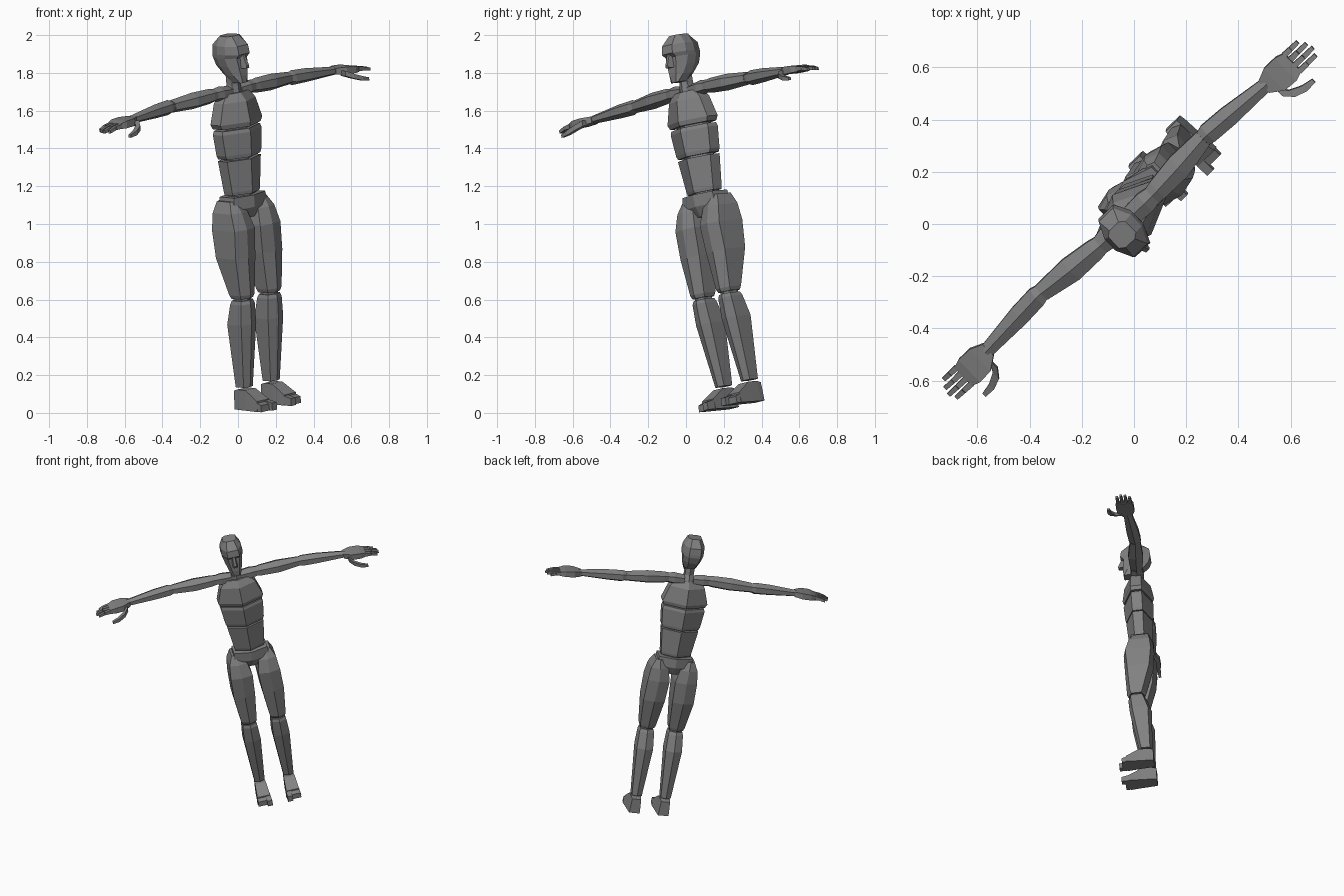
import bpy
import bmesh
from mathutils import Matrix, Vector

default_cube = bpy.data.objects.get("Cube")
if default_cube:
    bpy.data.objects.remove(default_cube, do_unlink=True)

# One plain grey for the whole figure
grey = bpy.data.materials.new("plain grey")
grey.use_nodes = True
colour = (0.22, 0.22, 0.22, 1)
grey.diffuse_color = colour
grey.node_tree.nodes["Principled BSDF"].inputs["Base Color"].default_value = colour

# Body frame: x is the figure's left, y its back, z along the spine
up = Vector((-0.08, -0.165, 0.983)).normalized()
left = Vector((0.713, 0.68, 0.17))
left = (left - up * left.dot(up)).normalized()
back = up.cross(left)
frame = Matrix((left, back, up)).transposed().to_4x4()
frame.translation = (0.114, 0.288, 0.039)


def loft(name, rings, mirror=False):
    """Skin a list of equal-sized point rings and cap both ends."""
    bm = bmesh.new()
    loops = [[bm.verts.new(p) for p in ring] for ring in rings]
    count = len(loops[0])
    for low, high in zip(loops, loops[1:]):
        for i in range(count):
            j = (i + 1) % count
            bm.faces.new((low[i], low[j], high[j], high[i]))
    bm.faces.new(loops[0])
    bm.faces.new(loops[-1])
    bmesh.ops.recalc_face_normals(bm, faces=bm.faces)
    mesh = bpy.data.meshes.new(name)
    bm.to_mesh(mesh)
    bm.free()
    mesh.materials.append(grey)
    obj = bpy.data.objects.new(name, mesh)
    bpy.context.collection.objects.link(obj)
    obj.matrix_world = frame
    if mirror:
        obj.modifiers.new("Mirror", 'MIRROR')
    return obj


def ridged(z, w, s, d, x=0, y=0):
    """Level six-sided ring: flat sides, a ridge at the front and the back."""
    pts = ((w, -s), (w, s), (0, d), (-w, s), (-w, -s), (0, -d))
    return [(x + a, y + b, z) for a, b in pts]


def upright(name, rows, mirror=False):
    return loft(name, [ridged(*r) for r in rows], mirror)


def sleeve(x, y, z, w, h):
    """Six-sided ring across an arm."""
    pts = ((w, -h / 2), (w, h / 2), (0, h), (-w, h / 2), (-w, -h / 2), (0, -h))
    return [(x, y + a, z + b) for a, b in pts]


def slab(x, y, z, w, h):
    """Four-sided ring across a hand or finger."""
    return [(x, y + a * w, z + b * h)
            for a, b in ((-1, -1), (1, -1), (1, 1), (-1, 1))]


# Torso, stacked blocks with a slim core showing in the gaps
upright("torso_core", [(1.1, .08, .025, .06), (1.6, .1, .025, .07)])
upright("abdomen", [(1.148, .1, .03, .075), (1.165, .103, .032, .08),
                    (1.335, .125, .035, .09)])
upright("ribs", [(1.345, .122, .035, .09), (1.365, .132, .035, .095),
                 (1.48, .145, .036, .102), (1.5, .138, .034, .095)])
upright("chest", [(1.51, .142, .036, .1), (1.535, .155, .038, .107),
                  (1.645, .12, .035, .09), (1.69, .085, .028, .05)])
upright("pelvis", [(1.02, .03, .05, .06), (1.075, .125, .06, .085),
                   (1.14, .115, .055, .09)])

# Neck and head
upright("neck", [(1.67, .048, .03, .05, 0, .01),
                 (1.73, .03, .022, .036), (1.8, .03, .022, .036)])


def head_ring(z, w, front, rear):
    n = w * 0.55
    mid = (front + rear) / 2
    return [(n, front, z), (w, mid - .03, z), (w, mid + .03, z), (n, rear, z),
            (-n, rear, z), (-w, mid + .03, z), (-w, mid - .03, z), (-n, front, z)]


loft("head", [head_ring(*r) for r in (
    (1.745, .028, -.088, -.02), (1.785, .045, -.09, .04),
    (1.835, .06, -.086, .085), (1.88, .07, -.082, .1),
    (1.9, .073, -.103, .1), (1.945, .07, -.095, .095),
    (1.995, .045, -.045, .045))])
loft("nose", [[(a, -.07, z), (-a, -.07, z), (-b, y, z), (b, y, z)]
              for z, a, b, y in ((1.825, .02, .012, -.12),
                                 (1.84, .02, .008, -.123),
                                 (1.895, .014, .008, -.098))])

# Legs
upright("thigh", [(.6, .046, .035, .058, .1, -.04),
                  (.62, .053, .042, .066, .1, -.04),
                  (.82, .073, .075, .096, .1, -.015),
                  (.97, .075, .086, .104, .095, -.01),
                  (1.06, .06, .07, .09, .1, 0),
                  (1.12, .028, .05, .06, .105, .01)], True)
upright("knee_joint", [(.58, .035, .03, .04, .1, -.04),
                       (.61, .035, .03, .04, .1, -.04)], True)
upright("shin", [(.12, .034, .03, .045, .1, 0),
                 (.46, .056, .053, .074, .1, -.02),
                 (.57, .05, .042, .062, .1, -.038),
                 (.59, .044, .035, .055, .1, -.04)], True)

# Feet, a wedge with a stepped toe block
loft("foot", [[(.1 - w, y, 0), (.1 + w, y, 0),
               (.1 + w * .85, y, h), (.1 - w * .85, y, h)]
              for y, w, h in ((.05, .036, .1), (.02, .04, .108),
                              (-.045, .044, .108), (-.135, .052, .055))], True)
loft("outer_toes", [slab_y for slab_y in (
    [(.085, y, 0), (.148, y, 0), (.146, y, h), (.085, y, h)]
    for y, h in ((-.13, .048), (-.165, .035)))], True)
loft("big_toe", [[(.052, y, 0), (.088, y, 0), (.088, y, h), (.054, y, h)]
                 for y, h in ((-.13, .052), (-.188, .04))], True)

# Arms
loft("collar", [sleeve(*r) for r in ((.03, .01, 1.695, .04, .03),
                                     (.1, .01, 1.695, .044, .04),
                                     (.145, .01, 1.695, .036, .034))], True)
loft("upper_arm", [sleeve(*r) for r in ((.135, .01, 1.695, .036, .034),
                                        (.17, .012, 1.694, .042, .04),
                                        (.29, .02, 1.69, .05, .044),
                                        (.435, .033, 1.685, .035, .034))], True)
loft("forearm", [sleeve(*r) for r in ((.43, .034, 1.685, .032, .03),
                                      (.46, .034, 1.683, .04, .04),
                                      (.56, .028, 1.68, .04, .037),
                                      (.755, .015, 1.67, .027, .022))], True)

# Hands
loft("palm", [slab(*r) for r in ((.74, .015, 1.67, .03, .017),
                                 (.79, .008, 1.668, .058, .02),
                                 (.85, .006, 1.665, .06, .019),
                                 (.885, .006, 1.66, .048, .014))], True)
for i, (finger, reach) in enumerate((("index", .085), ("middle", .098),
                                     ("ring", .09), ("little", .07))):
    y = -.036 + i * .028
    for part, (a, b) in enumerate(((0, .5), (.52, 1))):
        ends = [slab(.88 + reach * t, y, 1.661 - .016 * t * t,
                     .0115 - .003 * t, .012 - .004 * t) for t in (a, b)]
        loft(f"{finger}_finger_{part + 1}", ends, True)
loft("thumb", [slab(*r) for r in ((.765, -.04, 1.658, .02, .014),
                                  (.795, -.08, 1.64, .017, .013),
                                  (.84, -.1, 1.622, .014, .012),
                                  (.885, -.104, 1.612, .009, .008))], True)
